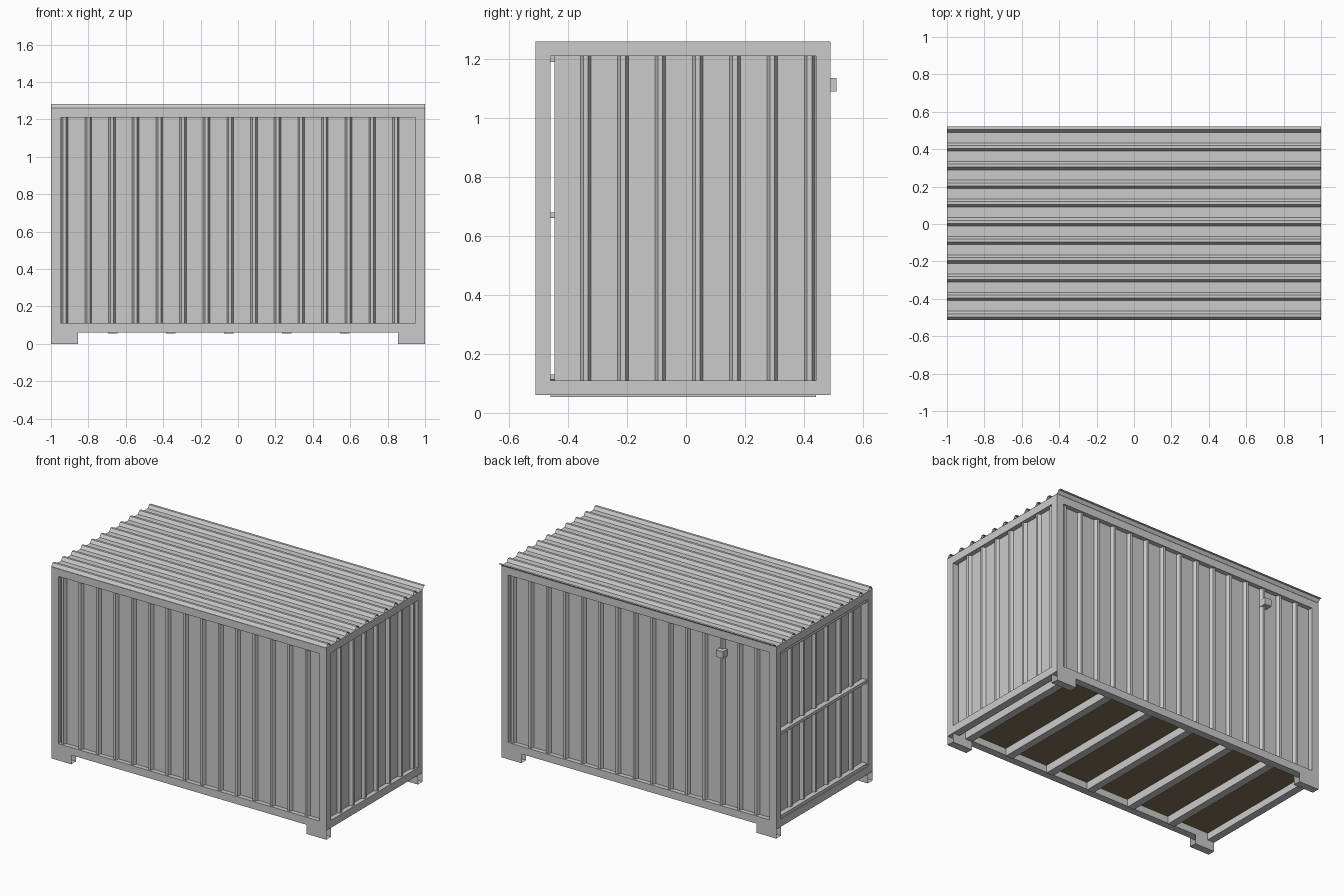
import bpy
from mathutils import Vector

if "Cube" in bpy.data.objects:
    bpy.data.objects.remove(bpy.data.objects["Cube"])


def mesh_object(name, verts, faces):
    me = bpy.data.meshes.new(name)
    me.from_pydata(verts, [], faces)
    ob = bpy.data.objects.new(name, me)
    bpy.context.collection.objects.link(ob)
    return ob


def box(name, x0, x1, y0, y1, z0, z1):
    v = [(x, y, z) for x in (x0, x1) for y in (y0, y1) for z in (z0, z1)]
    f = [(0, 1, 3, 2), (4, 6, 7, 5), (0, 4, 5, 1), (2, 3, 7, 6), (0, 2, 6, 4), (1, 5, 7, 3)]
    return mesh_object(name, v, f)


def rib_profile(start, end, first, pitch, half_base, half_top, height):
    """Trapezoid ribs as (along, out) points, cut off at start and end."""
    def out(t):
        d = abs((t - first + pitch / 2) % pitch - pitch / 2)
        return height * min(1, max(0, (half_base - d) / (half_base - half_top)))
    pts = {start, end}
    for k in range(-2, 20):
        c = first + k * pitch
        pts |= {c + o for o in (-half_base, -half_top, half_top, half_base)}
    return [(t, out(t)) for t in sorted(pts) if start <= t <= end]


def sheet(name, profile, origin, along, out, sweep):
    """Sweep a rib profile into a thin corrugated sheet."""
    o, a, n, s = map(Vector, (origin, along, out, sweep))
    verts = []
    for t, h in profile:
        p = o + a * t + n * h
        verts += [p, p + s]
    faces = [(2 * i, 2 * i + 2, 2 * i + 3, 2 * i + 1) for i in range(len(profile) - 1)]
    return mesh_object(name, verts, faces)


F, B, T = -0.51, 0.49, 0.05          # front, back, steel thickness
Z0, Z1 = 0.06, 1.26                  # frame bottom and top

# Frame: posts and rails
for sx, side in ((-1, "left"), (1, "right")):
    xa, xb = sorted((sx, sx * (1 - T)))
    for end, ya in (("front", F), ("back", B - T)):
        box(f"post_{end}_{side}", xa, xb, ya, ya + T, Z0 + T, Z1 - T)
    for lvl, z in (("bottom", Z0), ("top", Z1 - T)):
        box(f"{lvl}_rail_{side}", xa, xb, F + T, B - T, z, z + T)
for end, ya in (("front", F), ("back", B - T)):
    for lvl, z in (("bottom", Z0), ("top", Z1 - T)):
        box(f"{lvl}_rail_{end}", -1, 1, ya, ya + T, z, z + T)

# Feet: open tubes under the corners
for sx, side in ((-1, "left"), (1, "right")):
    for end, ya in (("front", F), ("back", B - T)):
        ring = [(ya, 0), (ya + T, 0), (ya + T, Z0), (ya, Z0)]
        v = [(x, y, z) for x in sorted((sx, sx * 0.855)) for y, z in ring]
        mesh_object(f"foot_{end}_{side}", v,
                    [(i, (i + 1) % 4, (i + 1) % 4 + 4, i + 4) for i in range(4)])

# Corrugated walls
UP = (0, 0, Z1 - Z0 - 2 * T)
zb = Z0 + T
long_wall = rib_profile(-0.95, 0.95, -0.927, 0.1265, 0.018, 0.008, 0.02)
short_wall = rib_profile(-0.446, 0.44, -0.34, 0.1265, 0.018, 0.008, 0.02)
sheet("front_wall", long_wall, (0, F + 0.03, zb), (1, 0, 0), (0, -1, 0), UP)
sheet("back_wall", long_wall, (0, B - 0.03, zb), (-1, 0, 0), (0, 1, 0), UP)
sheet("right_wall", short_wall, (0.97, 0, zb), (0, 1, 0), (1, 0, 0), UP)
sheet("left_wall", short_wall, (-0.955, 0, zb), (0, 1, 0), (-1, 0, 0), UP)

# Left end crossbars
for name, z in (("lower", 0.11), ("middle", 0.66), ("upper", 1.19)):
    box(f"{name}_crossbar", -0.995, -0.96, F + T, B - T, z, z + 0.02)

# Corrugated roof
roof = rib_profile(-0.513, 0.52, -0.488, 0.1, 0.022, 0.008, 0.02)
sheet("roof", roof, (-1, 0, Z1 + 0.001), (0, 1, 0), (0, 0, 1), (2, 0, 0))

# Floor and joists
floor = box("floor", -0.95, 0.95, F + T, B - T, 0.105, 0.115)
wood = bpy.data.materials.new("floor_wood")
wood.diffuse_color = (0.22, 0.16, 0.09, 1)
wood.use_nodes = True
wood.node_tree.nodes["Principled BSDF"].inputs["Base Color"].default_value = wood.diffuse_color
floor.data.materials.append(wood)
for i in range(6):
    x = -0.67 + 0.31 * i
    box(f"joist_{i + 1}", x - 0.025, x + 0.025, F + T, B - T, 0.054, 0.105)

# Small box on the back wall
box("back_inlet_box", -0.625, -0.575, B - 0.035, 0.51, 1.09, 1.135)
